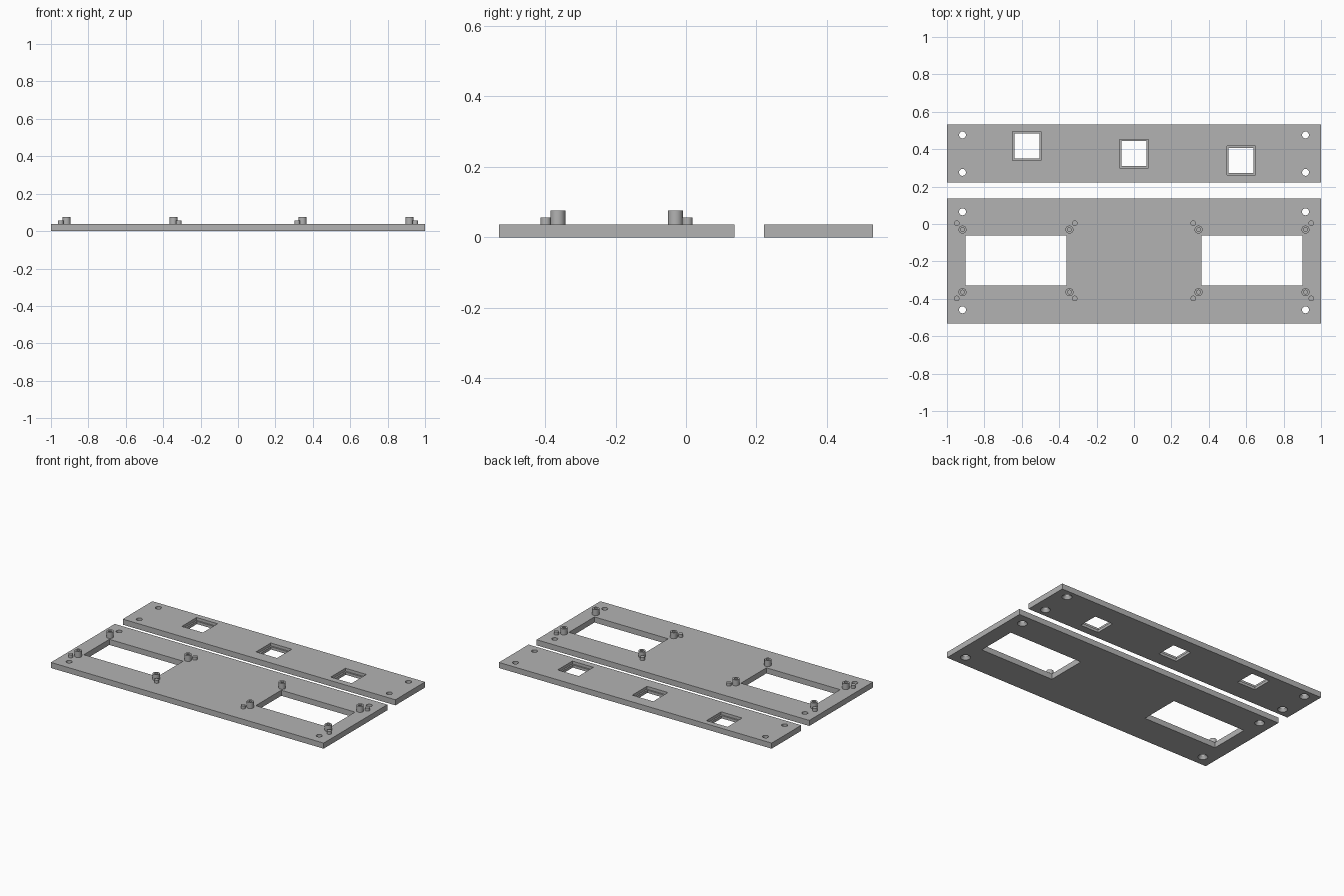
import bpy
import math

if "Cube" in bpy.data.objects:
    bpy.data.objects.remove(bpy.data.objects["Cube"])

T = 0.037          # plate thickness
MID = -0.197       # y centre of the front plate
REAR = 0.376       # y centre of the rear plate

grey = bpy.data.materials.new("plain grey")
grey.diffuse_color = (0.45, 0.45, 0.45, 1)
grey.use_nodes = True
grey.node_tree.nodes["Principled BSDF"].inputs["Base Color"].default_value = grey.diffuse_color


def box(name, x0, x1, y0, y1, z0, z1):
    bpy.ops.mesh.primitive_cube_add(size=1, location=((x0 + x1) / 2, (y0 + y1) / 2, (z0 + z1) / 2))
    ob = bpy.context.object
    ob.name = name
    ob.scale = (x1 - x0, y1 - y0, z1 - z0)
    bpy.ops.object.transform_apply(location=False, rotation=False, scale=True)
    return ob


def rod(name, x, y, z0, z1, r0, r1=None):
    bpy.ops.mesh.primitive_cone_add(vertices=32, radius1=r0, radius2=r0 if r1 is None else r1,
                                    depth=z1 - z0, location=(x, y, (z0 + z1) / 2))
    ob = bpy.context.object
    ob.name = name
    return ob


def cut(target, cutter):
    mod = target.modifiers.new("cut", 'BOOLEAN')
    mod.operation = 'DIFFERENCE'
    mod.solver = 'EXACT'
    mod.object = cutter
    bpy.context.view_layer.objects.active = target
    bpy.ops.object.modifier_apply(modifier=mod.name)
    bpy.data.objects.remove(cutter, do_unlink=True)


def finish(ob):
    ob.data.materials.clear()
    ob.data.materials.append(grey)
    bpy.ops.object.select_all(action='DESELECT')
    ob.select_set(True)
    bpy.context.view_layer.objects.active = ob
    bpy.ops.object.shade_smooth_by_angle(angle=math.radians(30))


def screw_holes(plate, yc, dy):
    # through holes, countersunk from below
    for sx in (-1, 1):
        for sy in (-1, 1):
            x, y = sx * 0.917, yc + sy * dy
            cut(plate, rod("hole_cutter", x, y, -0.02, T + 0.02, 0.0185))
            cut(plate, rod("sink_cutter", x, y, -0.006, 0.018, 0.034, 0.018))


# Front plate with two display windows
front = box("front_plate", -1, 1, -0.531, 0.137, 0, T)
for s in (-1, 1):
    a, b = sorted((s * 0.36, s * 0.901))
    cut(front, box("window_cutter", a, b, -0.328, -0.061, -0.1, 0.1))
screw_holes(front, MID, 0.262)
finish(front)

# Rear plate with three stepped square openings
rear = box("rear_plate", -1, 1, 0.221, 0.531, 0, T)
for x, y in ((-0.573, 0.417), (0, 0.376), (0.573, 0.339)):
    cut(rear, box("opening_cutter", x - 0.067, x + 0.067, y - 0.067, y + 0.067, -0.1, 0.1))
    cut(rear, box("recess_cutter", x - 0.077, x + 0.077, y - 0.077, y + 0.077, 0.018, 0.1))
screw_holes(rear, REAR, 0.1)
finish(rear)

# Hollow standoffs with a short locating peg at each window corner
for sx in (-1, 1):
    for sy in (-1, 1):
        for bx, px in ((0.917, 0.948), (0.345, 0.317)):
            boss = rod("standoff", sx * bx, MID + sy * 0.167, T - 0.004, 0.0765, 0.0213)
            cut(boss, rod("bore_cutter", sx * bx, MID + sy * 0.167, T, 0.1, 0.01))
            finish(boss)
            finish(rod("locating_peg", sx * px, MID + sy * 0.201, T - 0.004, 0.057, 0.0148))
